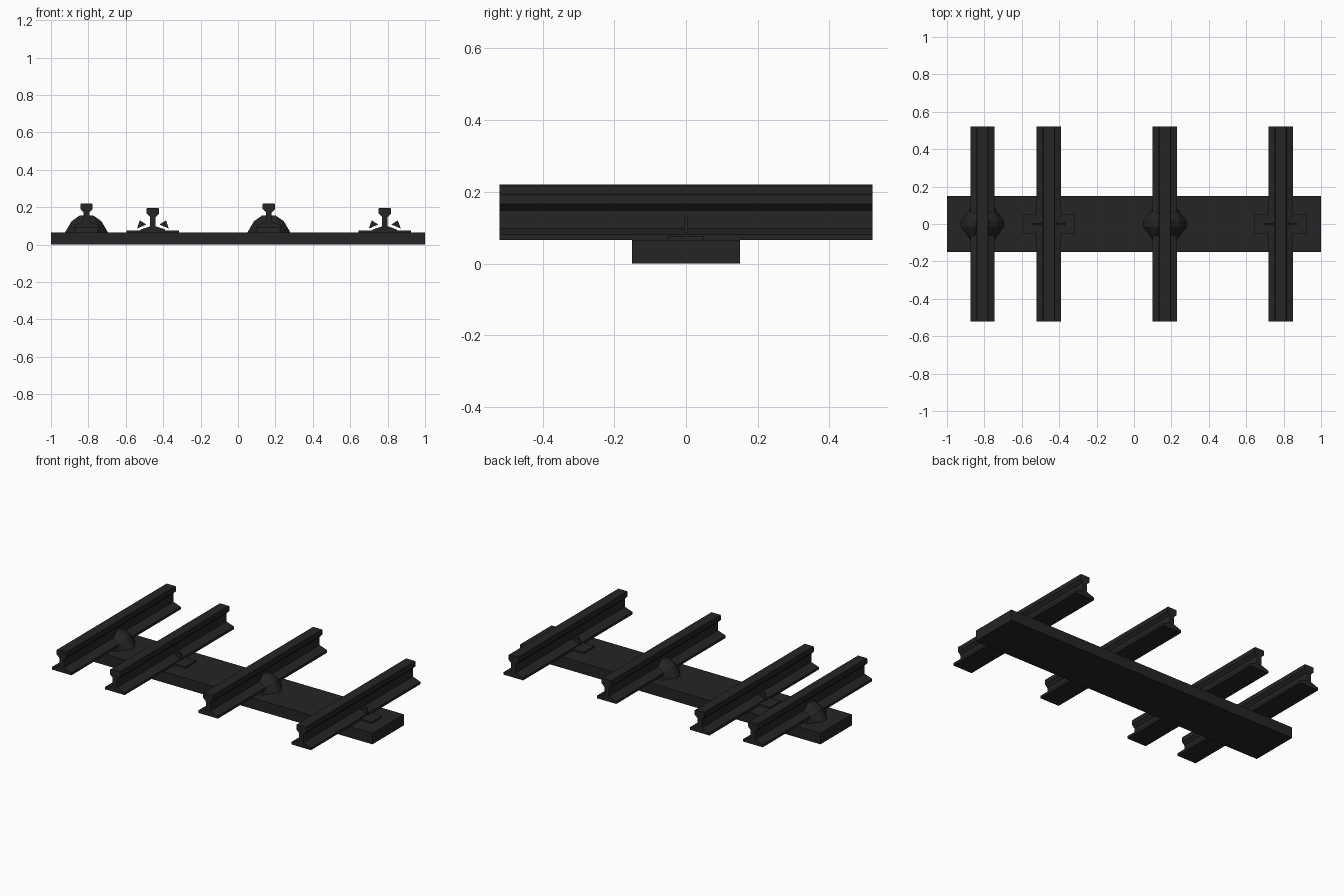
import bpy, bmesh

if "Cube" in bpy.data.objects:
    bpy.data.objects.remove(bpy.data.objects["Cube"])

mat = bpy.data.materials.new("charcoal")
mat.diffuse_color = (0.018, 0.018, 0.018, 1)
mat.use_nodes = True
mat.node_tree.nodes["Principled BSDF"].inputs["Base Color"].default_value = mat.diffuse_color


def finish(name, bm):
    bmesh.ops.recalc_face_normals(bm, faces=bm.faces)
    me = bpy.data.meshes.new(name)
    bm.to_mesh(me)
    bm.free()
    me.materials.append(mat)
    ob = bpy.data.objects.new(name, me)
    bpy.context.collection.objects.link(ob)
    return ob


def box(name, x0, x1, y, z0, z1):
    bm = bmesh.new()
    bmesh.ops.create_cube(bm, size=1)
    for v in bm.verts:
        v.co = ((x0 + x1) / 2 + v.co.x * (x1 - x0), v.co.y * 2 * y,
                (z0 + z1) / 2 + v.co.z * (z1 - z0))
    return finish(name, bm)


def extrude_y(name, pts, y0, y1):
    bm = bmesh.new()
    face = bm.faces.new([bm.verts.new((x, y0, z)) for x, z in pts])
    ext = bmesh.ops.extrude_face_region(bm, geom=[face])
    for g in ext["geom"]:
        if isinstance(g, bmesh.types.BMVert):
            g.co.y = y1
    return finish(name, bm)


# half section of the rail: foot, web, head
RAIL = [(0.065, 0), (0.065, 0.015), (0.015, 0.032), (0.015, 0.082),
        (0.033, 0.1), (0.033, 0.126), (0.029, 0.13)]


def rail(name, x, z):
    pts = [(x + a, z + b) for a, b in RAIL]
    pts += [(x - a, z + b) for a, b in reversed(RAIL)]
    extrude_y(name, pts, -0.52, 0.52)


# faceted chair holding the raised rails
def chair(name, x):
    bm = bmesh.new()
    for px, py, pz in [(0.115, 0.015, 0.065), (0.06, 0.09, 0.065),
                       (0.08, 0.015, 0.125), (0.035, 0.015, 0.157),
                       (0.06, 0.08, 0.095)]:
        for sx in (-1, 1):
            for sy in (-1, 1):
                bm.verts.new((x + sx * px, sy * py, pz))
    bmesh.ops.convex_hull(bm, input=bm.verts)
    finish(name, bm)


# base plate with a pair of spring clips
def plate(name, x):
    box(name, x - 0.14, x + 0.14, 0.05, 0.064, 0.076)
    for s, side in ((-1, "left"), (1, "right")):
        pts = [(x + s * a, z) for a, z in
               ((0.07, 0.13), (0.035, 0.108), (0.085, 0.086))]
        extrude_y(name + "_clip_" + side, pts, -0.006, 0.006)


# sleeper
box("sleeper", -1, 1, 0.15, 0, 0.066)

# raised rails in chairs
for i, x in enumerate((-0.81, 0.165)):
    rail(f"raised_rail_{i}", x, 0.09)
    chair(f"rail_chair_{i}", x)

# low rails on plates
for i, x in enumerate((-0.455, 0.785)):
    rail(f"low_rail_{i}", x, 0.066)
    plate(f"base_plate_{i}", x)
